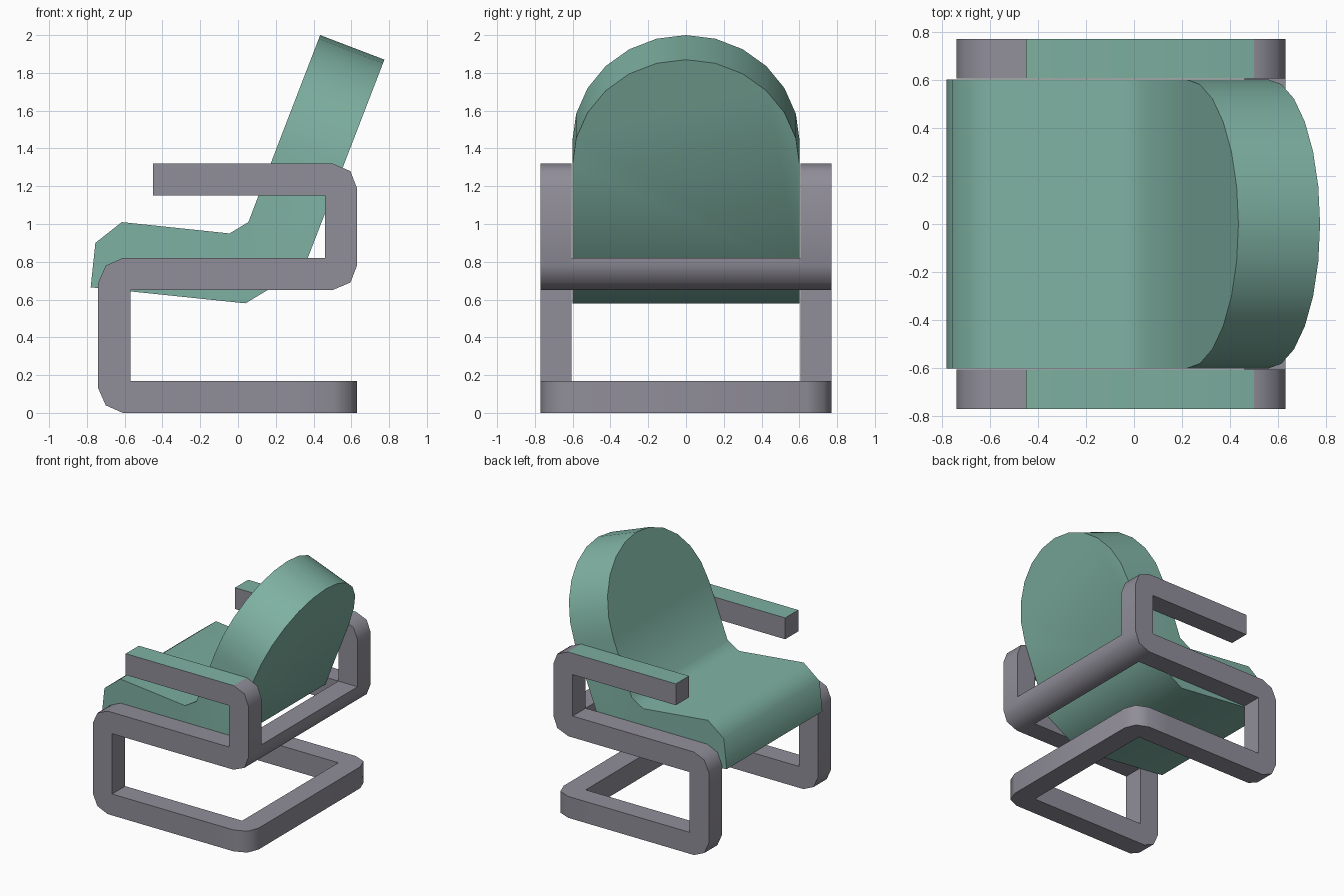
import bpy, bmesh
from math import sin, cos, pi, radians
from mathutils import Vector

cube = bpy.data.objects.get("Cube")
if cube:
    bpy.data.objects.remove(cube)


def material(name, rgb):
    m = bpy.data.materials.new(name)
    m.use_nodes = True
    m.diffuse_color = (*rgb, 1)
    m.node_tree.nodes["Principled BSDF"].inputs["Base Color"].default_value = (*rgb, 1)
    return m


GREEN = material("sage green", (0.21, 0.44, 0.36))
GREY = material("warm grey", (0.28, 0.268, 0.315))


def xz(p, t):
    return (p[0], t, p[1])


def xy(p, t):
    return (p[0], p[1], t)


def prism(bm, profile, place, lo, hi, open_edges=()):
    """Extrude a profile; open_edges lists the side faces left out."""
    a = [bm.verts.new(place(p, lo)) for p in profile]
    b = [bm.verts.new(place(p, hi)) for p in profile]
    n = len(profile)
    bm.faces.new(a)
    bm.faces.new(b)
    for i in range(n):
        if i not in open_edges:
            j = (i + 1) % n
            bm.faces.new((a[i], a[j], b[j], b[i]))
    return a, b


def finish(name, bm, mats, angle=47):
    bmesh.ops.remove_doubles(bm, verts=bm.verts[:], dist=0.0005)
    bmesh.ops.recalc_face_normals(bm, faces=bm.faces[:])
    mesh = bpy.data.meshes.new(name)
    bm.to_mesh(mesh)
    bm.free()
    for m in mats:
        mesh.materials.append(m)
    ob = bpy.data.objects.new(name, mesh)
    bpy.context.collection.objects.link(ob)
    bpy.ops.object.select_all(action='DESELECT')
    ob.select_set(True)
    bpy.context.view_layer.objects.active = ob
    bpy.ops.object.shade_smooth_by_angle(angle=radians(angle))
    return ob


IN, OUT = 0.605, 0.77     # inner and outer faces of the frame
TUBE = 0.17               # frame thickness
JOIN = 0.3                # where side frames meet the base loop

# Frame: two side ribbons running from armrest down to the floor
side = [(JOIN, TUBE), (JOIN, 0), (-0.61, 0), (-0.70, 0.04), (-0.74, 0.13),
        (-0.74, 0.69), (-0.70, 0.78), (-0.61, 0.82), (0.46, 0.82),
        (0.46, 1.15), (-0.45, 1.15), (-0.45, 1.32), (0.50, 1.32),
        (0.595, 1.28), (0.63, 1.19), (0.63, 0.78), (0.595, 0.69),
        (0.50, 0.65), (-0.57, 0.65), (-0.57, TUBE)]
bm = bmesh.new()
for s in (1, -1):
    prism(bm, side, xz, s * IN, s * OUT, open_edges=(0,))

# Frame: base loop closing the two sides behind
half = [(JOIN, OUT), (0.50, OUT), (0.595, 0.73), (0.63, 0.64)]
inner = [(JOIN, -IN), (0.46, -IN), (0.46, IN), (JOIN, IN)]
loop = half + [(x, -y) for x, y in reversed(half)] + inner
prism(bm, loop, xy, 0, TUBE, open_edges=(7, 11))

# Armrest tops carry the upholstery colour
bm.normal_update()
for f in bm.faces:
    c = f.calc_center_median()
    if abs(f.normal.z) > 0.95 and c.z > 1.3:
        f.material_index = 1
finish("frame", bm, [GREY, GREEN])

# Rear crossbar under the backrest
bm = bmesh.new()
bar = [(0.46, 0.82), (0.63, 0.82), (0.63, 0.78), (0.595, 0.69),
       (0.50, 0.65), (0.46, 0.65)]
prism(bm, bar, xz, -IN, IN)
finish("rear_crossbar", bm, [GREY])

# Seat and backrest: one padded shell with a half-round top
W = 0.602
up = Vector((0.36, 0.933))              # backrest direction in x, z
front_top, back_top = Vector((0.435, 2.0)), Vector((0.775, 1.87))
front_low, back_low = front_top - up * W, back_top - up * W
shell = [front_low, back_low, (0.348, 0.765), (0.04, 0.58), (-0.78, 0.665),
         (-0.755, 0.90), (-0.615, 1.01), (-0.045, 0.95), (0.055, 1.01)]
bm = bmesh.new()
a, b = prism(bm, shell, xz, -W, W, open_edges=(0, 1, 8))
STEPS = 12
rims = []
for low, first, last in ((front_low, a[0], b[0]), (back_low, a[1], b[1])):
    rim = [first]
    for i in range(1, STEPS):
        t = pi * i / STEPS
        p = low + up * (W * sin(t))
        rim.append(bm.verts.new(xz(p, -W * cos(t))))
    rims.append(rim + [last])
front, back = rims
for i in range(STEPS):
    bm.faces.new((front[i], front[i + 1], back[i + 1], back[i]))
bm.faces.new([a[8]] + front + [b[8]])
bm.faces.new([a[2]] + back + [b[2]])
finish("seat_and_backrest", bm, [GREEN])
